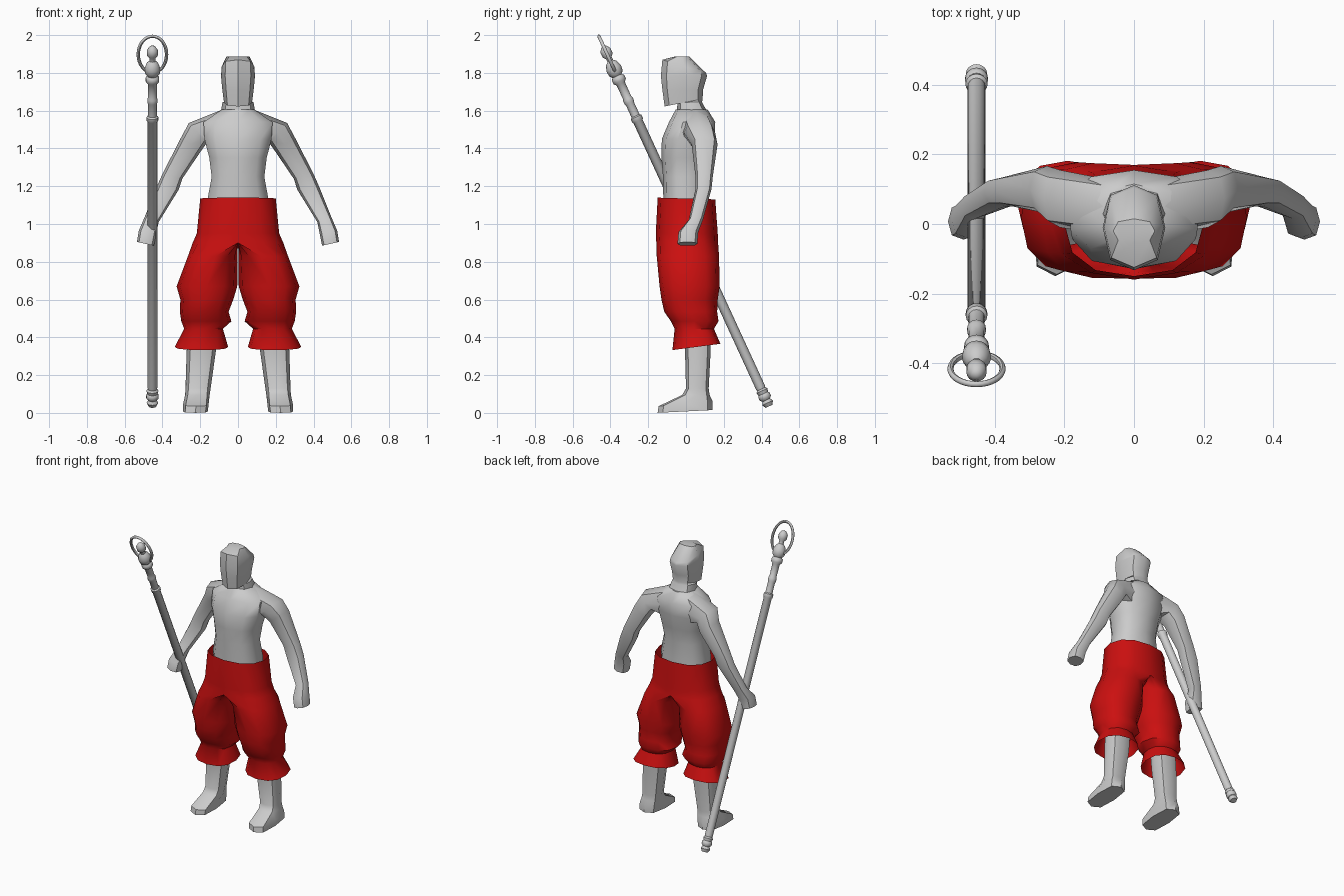
import bpy, bmesh, math

if "Cube" in bpy.data.objects:
    bpy.data.objects.remove(bpy.data.objects["Cube"])

red = bpy.data.materials.new("red_cloth")
red.diffuse_color = (0.60, 0.005, 0.005, 1)
red.use_nodes = True
red.node_tree.nodes["Principled BSDF"].inputs["Base Color"].default_value = red.diffuse_color


def power(v, p):
    return math.copysign(abs(v) ** p, v) if abs(v) > 1e-6 else 0.0


def ring(inner, outer, y0, y1, tilt=0.0, n=8, p=0.8, xc=None):
    """Rounded section spanning inner->outer (x, z) and y0->y1; tilt raises z along y."""
    (xi, zi), (xo, zo) = inner, outer
    f = 0.5 if xc is None else (xc - xi) / (xo - xi)
    pts = []
    for k in range(n):
        a = -math.pi / 2 + 2 * math.pi * k / n
        c, s = power(math.cos(a), p), power(math.sin(a), p)
        t = f + c * ((1 - f) if c > 0 else f)
        y = (y0 + y1) / 2 + s * (y1 - y0) / 2
        pts.append((xi + (xo - xi) * t, y, zi + (zo - zi) * t + tilt * y))
    return pts


def finish(name, bm, mirror=False, mat=None, angle=45):
    bmesh.ops.recalc_face_normals(bm, faces=bm.faces[:])
    me = bpy.data.meshes.new(name)
    bm.to_mesh(me)
    bm.free()
    me.shade_smooth()
    me.set_sharp_from_angle(angle=math.radians(angle))
    ob = bpy.data.objects.new(name, me)
    bpy.context.collection.objects.link(ob)
    if mat:
        me.materials.append(mat)
    if mirror:
        m = ob.modifiers.new("mirror", 'MIRROR')
        m.use_clip = True
        m.merge_threshold = 0.002
    return ob


def loft(rings, caps=True):
    bm = bmesh.new()
    vs = [[bm.verts.new(c) for c in r] for r in rings]
    n = len(vs[0])
    for a, b in zip(vs, vs[1:]):
        for k in range(n):
            j = (k + 1) % n
            bm.faces.new((a[k], a[j], b[j], b[k]))
    if caps:
        bm.faces.new(vs[0])
        bm.faces.new(vs[-1])
    return bm


def level(z, x0, x1, y0, y1, tilt=0.0, **kw):
    return ring((x0, z), (x1, z), y0, y1, tilt, **kw)


# Torso
torso = [(0.95, .15, -.11, .11), (1.13, .168, -.12, .12), (1.25, .145, -.122, .115),
         (1.35, .158, -.13, .135), (1.45, .185, -.128, .15), (1.54, .19, -.09, .155),
         (1.605, .09, -.055, .115)]
finish("torso", loft([level(z, -h, h, a, b, n=10) for z, h, a, b in torso]))

# Head and neck
head = [(1.57, .095, -.05, .125, 0), (1.645, .082, -.045, .085, 0), (1.645, .074, -.113, .088, .2),
        (1.71, .083, -.125, .09, 0), (1.785, .09, -.133, .112, 0), (1.832, .086, -.125, .105, -.3),
        (1.888, .06, -.055, .015, 0)]
finish("head", loft([level(z, -h, h, a, b, t) for z, h, a, b, t in head]))

# Arms, from shoulder root to fist
arm = [((.08, 1.38), (.085, 1.605), -.03, .13), ((.165, 1.43), (.26, 1.535), -.01, .155),
       ((.20, 1.38), (.30, 1.46), .03, .167), ((.295, 1.24), (.40, 1.265), .05, .142),
       ((.315, 1.18), (.433, 1.19), .05, .135), ((.42, 1.01), (.495, 1.035), .015, .09),
       ((.432, .95), (.525, .965), -.04, .065), ((.445, .885), (.535, .905), -.045, .06)]
finish("arms", loft([ring(*r) for r in arm]), mirror=True)

# Lower legs with feet
leg = [(.55, .10, .26, -.01, .13, 0, .8), (.32, .118, .272, -.005, .13, 0, .8),
       (.13, .145, .278, 0, .12, 0, .8), (.095, .15, .28, -.02, .125, 0, .7),
       (.05, .155, .29, -.145, .14, .1, .6), (.008, .16, .292, -.15, .14, .05, .6)]
finish("legs", loft([level(z, a, b, c, d, t, p=p) for z, a, b, c, d, t, p in leg]), mirror=True)

# Baggy trousers: half waist flowing into one leg, mirrored; columns are z, xi, xc, xo, y0, y1, tilt
cloth = [(1.135, 0, 0, .20, -.15, .155, -.03), (.95, 0, 0, .218, -.16, .168, 0),
         (.90, 0, 0, .24, -.157, .17, 0), (.83, .003, .12, .265, -.155, .175, 0),
         (.67, .004, .165, .325, -.14, .178, 0), (.60, .025, .17, .305, -.13, .168, 0),
         (.535, .05, .18, .308, -.115, .165, 0), (.485, .035, .18, .30, -.08, .172, 0),
         (.445, .08, .185, .285, -.06, .148, 0), (.342, .052, .19, .335, -.072, .182, .13)]
bm = loft([level(z, xi, xo, a, b, t, n=12, p=.85, xc=xc) for z, xi, xc, xo, a, b, t in cloth], caps=False)
mid = [f for f in bm.faces if all(v.co.x < 1e-4 for v in f.verts)]
bmesh.ops.delete(bm, geom=mid, context='FACES')
finish("trousers", bm, mirror=True, mat=red)

# Staff: turned shaft, then an oval ring around the finial
LEAN, FOOT = math.radians(24.7), (-.453, .44, .035)
prof = [(0, 0), (.02, 0), (.031, .02), (.022, .036), (.033, .048), (.033, .065), (.027, .073), (.032, .09),
        (.024, .1), (.026, .11), (.026, 1.66), (.031, 1.665), (.031, 1.685), (.023, 1.692), (.023, 1.76),
        (.027, 1.77), (.027, 1.79), (.023, 1.80), (.024, 1.88), (.036, 1.893), (.036, 1.915), (.026, 1.925),
        (.039, 1.94), (.042, 1.97), (.03, 2.0), (.016, 2.012), (.016, 2.03), (.029, 2.045), (.029, 2.075),
        (.015, 2.095), (0, 2.1)]
bm = bmesh.new()
vs = [bm.verts.new((r, 0, s)) for r, s in prof]
es = [bm.edges.new(e) for e in zip(vs, vs[1:])]
bmesh.ops.spin(bm, geom=vs + es, cent=(0, 0, 0), axis=(0, 0, 1), angle=2 * math.pi, steps=16)
bmesh.ops.remove_doubles(bm, verts=bm.verts[:], dist=1e-4)
staff = finish("staff", bm)

N, M, TUBE = 32, 8, .009
bm = bmesh.new()
g = []
for i in range(N):
    a = 2 * math.pi * i / N
    row = []
    for k in range(M):
        b = 2 * math.pi * k / M
        d = TUBE * math.cos(b)
        row.append(bm.verts.new(((.075 + d) * math.cos(a), TUBE * math.sin(b), 2.05 + (.106 + d) * math.sin(a))))
    g.append(row)
for i in range(N):
    for k in range(M):
        i2, k2 = (i + 1) % N, (k + 1) % M
        bm.faces.new((g[i][k], g[i2][k], g[i2][k2], g[i][k2]))
hoop = finish("staff_ring", bm)
for ob in (staff, hoop):
    ob.location, ob.rotation_euler = FOOT, (LEAN, 0, 0)
